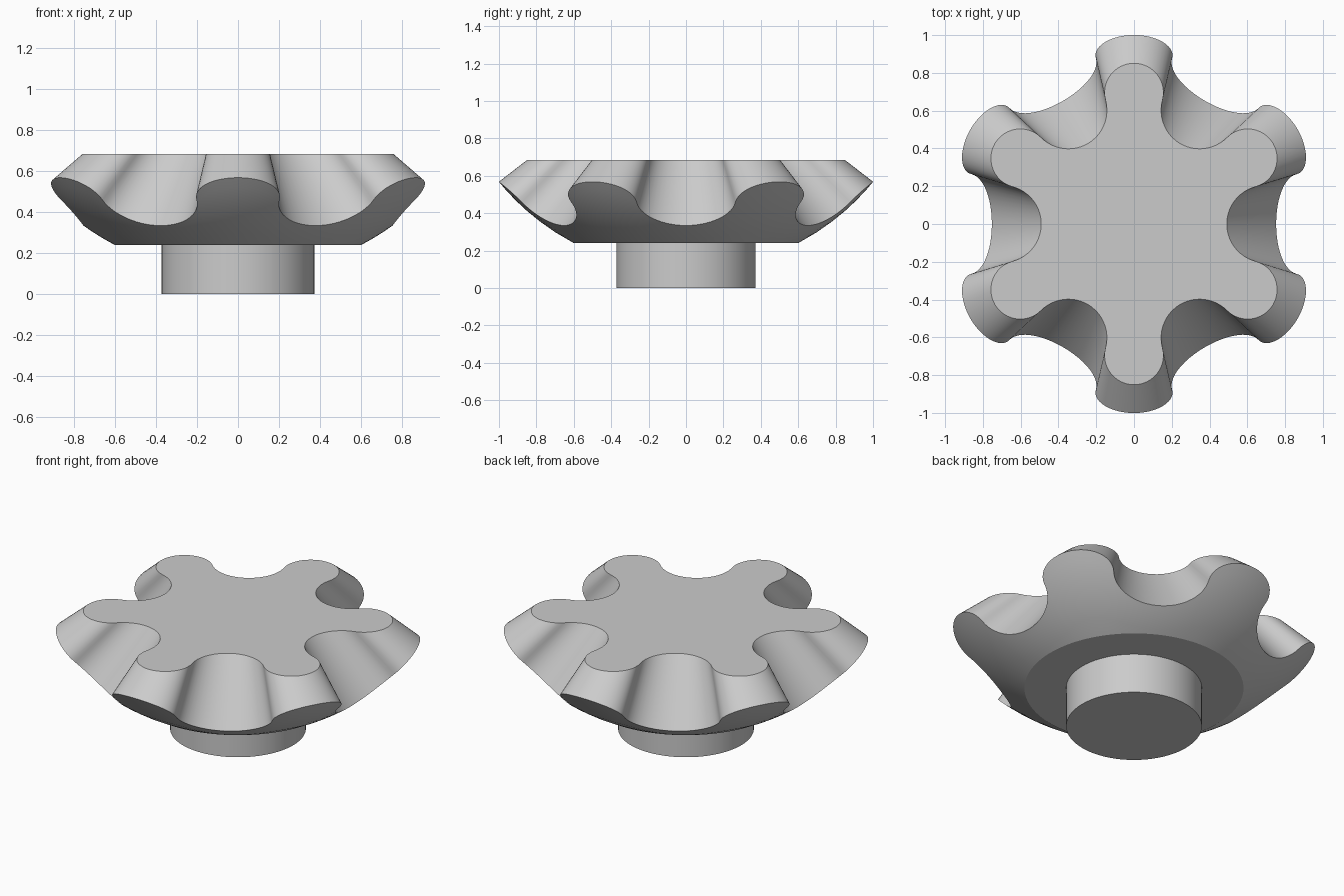
import bpy, bmesh
from math import sin, cos, pi, radians, sqrt
from mathutils import Vector

if "Cube" in bpy.data.objects:
    bpy.data.objects.remove(bpy.data.objects["Cube"], do_unlink=True)

TEETH = 6
TOP = 0.683                           # flat top face
APEX = Vector((0, 0, 1.338))          # tooth flanks converge here
BOWL = Vector((0, 0, 1.382))          # centre of the rounded underside
BOWL_RADIUS = 1.29
PITCH, LOBE, NOTCH = 0.695, 0.156, 0.204
INNER = 0.358                         # underside rim, measured on the top plane
STEPS, RINGS = 24, 6


def polar(radius, angle):
    return Vector((radius * cos(angle), radius * sin(angle), 0))


def on_bowl(flat):
    """Carry a top-plane point along its ray from the apex to the bowl."""
    ray = (flat + Vector((0, 0, TOP)) - APEX).normalized()
    off = APEX - BOWL
    b = ray.dot(off)
    return APEX + ray * (-b + sqrt(b * b - off.length_squared + BOWL_RADIUS ** 2))


def tooth_outline():
    """Tangent lobe and notch arcs, with matching points on the inner rim."""
    outline, rim = [], []
    half = pi / TEETH
    lobe_share = radians(12.9)
    reach = pi / 2 + half / 2         # lobe arc half-span
    for tooth in range(TEETH):
        lobe = pi / 2 + tooth * 2 * half
        notch = lobe + half
        for i in range(STEPS):
            t = 2 * i / STEPS - 1
            outline.append(polar(PITCH, lobe) + polar(LOBE, lobe + t * reach))
            rim.append(polar(INNER, lobe + t * lobe_share))
        for i in range(STEPS):
            t = 2 * i / STEPS - 1
            outline.append(polar(PITCH, notch)
                           + polar(NOTCH, notch + pi - t * (pi - reach)))
            rim.append(polar(INNER, notch + t * (half - lobe_share)))
    return outline, rim


def finish(name, bm):
    bmesh.ops.recalc_face_normals(bm, faces=bm.faces)
    mesh = bpy.data.meshes.new(name)
    bm.to_mesh(mesh)
    bm.free()
    obj = bpy.data.objects.new(name, mesh)
    bpy.context.collection.objects.link(obj)
    bpy.ops.object.select_all(action="DESELECT")
    obj.select_set(True)
    bpy.context.view_layer.objects.active = obj
    bpy.ops.object.shade_smooth_by_angle(angle=radians(20))
    return obj


# Lobed gear head: flat top, conical flanks, spherical underside, flat base
outline, rim = tooth_outline()
loops = [[p + Vector((0, 0, TOP)) for p in outline]]
for k in range(RINGS + 1):
    loops.append([on_bowl(p.lerp(q, k / RINGS)) for p, q in zip(outline, rim)])

bm = bmesh.new()
rings = [[bm.verts.new(p) for p in loop] for loop in loops]
count = len(outline)
for upper, lower in zip(rings, rings[1:]):
    for i in range(count):
        j = (i + 1) % count
        bm.faces.new((upper[i], upper[j], lower[j], lower[i]))
bm.faces.new(rings[0])
bm.faces.new(rings[-1])
finish("gear_head", bm)

# Round hub below the head
hub_height = 0.25
bm = bmesh.new()
bmesh.ops.create_cone(bm, cap_ends=True, segments=72, radius1=0.372,
                      radius2=0.372, depth=hub_height)
bmesh.ops.translate(bm, verts=bm.verts, vec=(0, 0, hub_height / 2))
finish("hub", bm)
